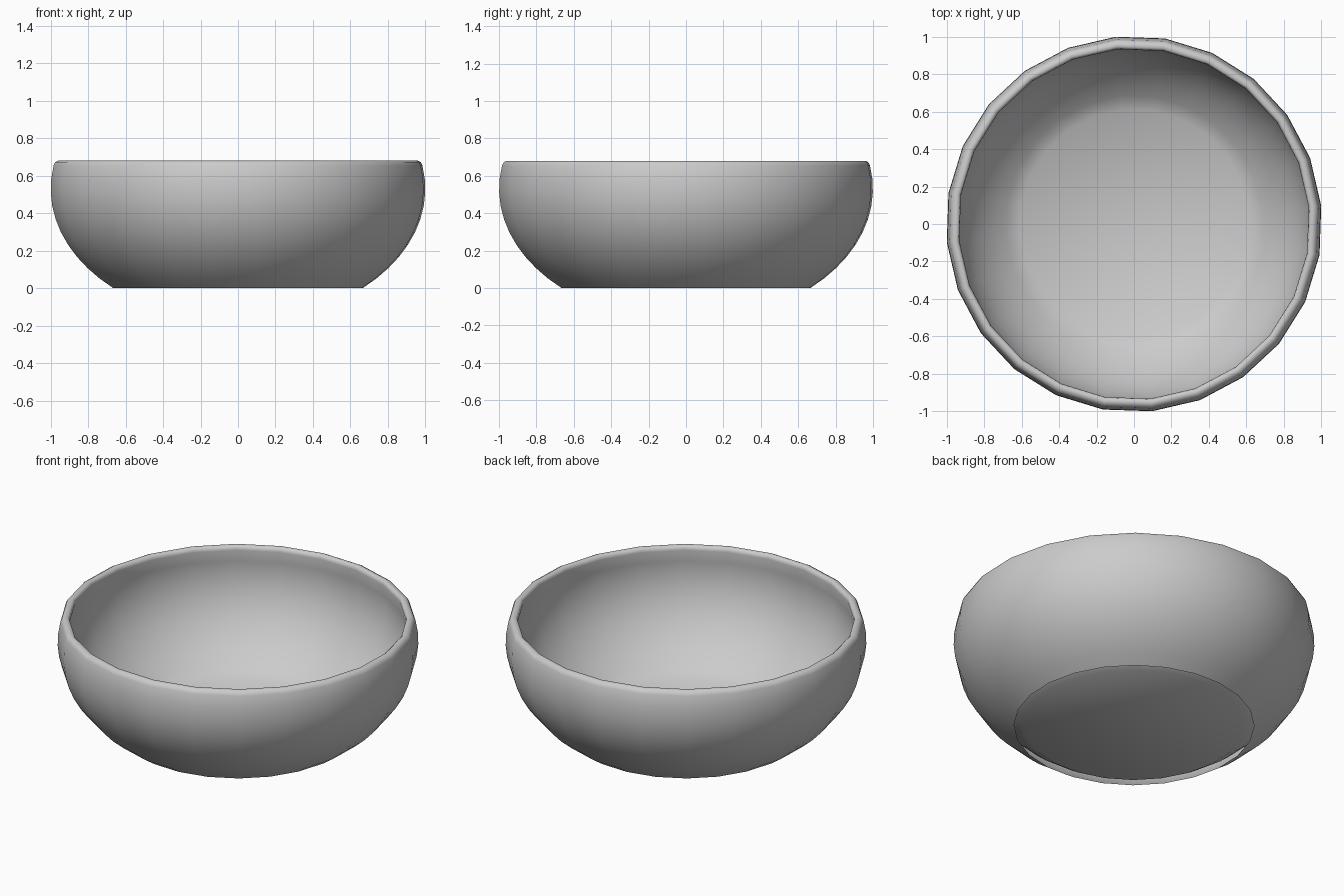
import bpy, bmesh, math

if "Cube" in bpy.data.objects:
    bpy.data.objects.remove(bpy.data.objects["Cube"])

SIDES = 24
TURN = math.radians(5.5)


def arc(radius, height, centre, z0, z1, steps):
    """Points (r, z) on an elliptical wall between two heights, evenly spaced by angle."""
    a0 = math.asin((z0 - centre) / height)
    a1 = math.asin((z1 - centre) / height)
    pts = []
    for i in range(steps + 1):
        a = a0 + (a1 - a0) * i / steps
        pts.append((radius * math.cos(a), centre + height * math.sin(a)))
    return pts


# Half section: outer wall from the open foot, rounded lip, inner wall down to the floor
profile = arc(1.004, 0.71, 0.53, 0.0, 0.655, 10)
profile += [(0.980, 0.672), (0.965, 0.68), (0.950, 0.68), (0.940, 0.672)]
profile += arc(0.952, 0.69, 0.53, 0.655, 0.002, 10)

# Revolve the section into rings of quads, closed inside by the floor disc
bm = bmesh.new()
rings = []
for r, z in profile:
    ring = []
    for i in range(SIDES):
        a = TURN + 2 * math.pi * i / SIDES
        ring.append(bm.verts.new((r * math.cos(a), r * math.sin(a), z)))
    rings.append(ring)
for low, high in zip(rings, rings[1:]):
    for i in range(SIDES):
        j = (i + 1) % SIDES
        bm.faces.new((low[i], low[j], high[j], high[i]))
bm.faces.new(rings[-1])

mesh = bpy.data.meshes.new("bowl")
bm.to_mesh(mesh)
bm.free()
bowl = bpy.data.objects.new("bowl", mesh)
bpy.context.collection.objects.link(bowl)

# Plain grey finish
grey = bpy.data.materials.new("mid grey")
grey.diffuse_color = (0.6, 0.6, 0.6, 1.0)
grey.use_nodes = True
grey.node_tree.nodes["Principled BSDF"].inputs["Base Color"].default_value = grey.diffuse_color
mesh.materials.append(grey)

# Smooth walls, lip and floor
bpy.context.view_layer.objects.active = bowl
bowl.select_set(True)
bpy.ops.object.shade_smooth_by_angle(angle=math.radians(40))
